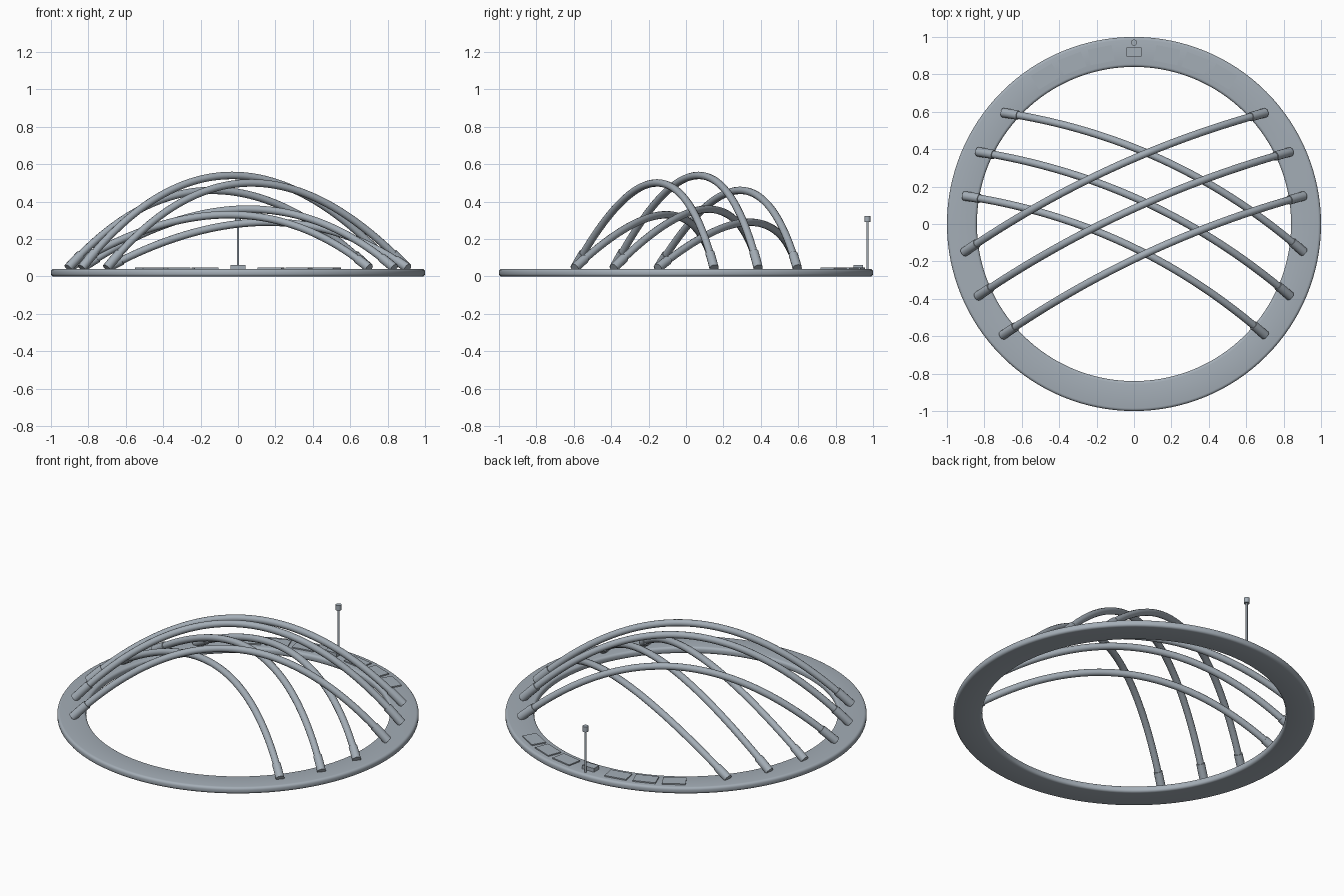
import bpy, bmesh, math
from mathutils import Vector, Matrix

if "Cube" in bpy.data.objects:
    bpy.data.objects.remove(bpy.data.objects["Cube"], do_unlink=True)

steel = bpy.data.materials.new("blue_grey_metal")
steel.use_nodes = True
COLOUR = (0.37, 0.42, 0.47, 1)
steel.diffuse_color = COLOUR
steel.node_tree.nodes["Principled BSDF"].inputs["Base Color"].default_value = COLOUR

RING_TOP = 0.04
FOOT_RADIUS = 0.92


def finish(obj, smooth=True):
    """Give the object its material and shading."""
    obj.data.materials.append(steel)
    bpy.ops.object.select_all(action="DESELECT")
    obj.select_set(True)
    bpy.context.view_layer.objects.active = obj
    if smooth:
        bpy.ops.object.shade_smooth_by_angle(angle=math.radians(40))
    return obj


def mesh_object(name, bm, smooth=True):
    bmesh.ops.recalc_face_normals(bm, faces=bm.faces)
    mesh = bpy.data.meshes.new(name)
    bm.to_mesh(mesh)
    bm.free()
    obj = bpy.data.objects.new(name, mesh)
    bpy.context.collection.objects.link(obj)
    return finish(obj, smooth)


def box(name, size, location, turn=0.0):
    bm = bmesh.new()
    place = Matrix.Translation(location) @ Matrix.Rotation(turn, 4, "Z")
    bmesh.ops.create_cube(bm, size=1, matrix=place @ Matrix.Diagonal((*size, 1)))
    return mesh_object(name, bm, False)


def cylinder(name, radius, bottom, top, x, y):
    bm = bmesh.new()
    bmesh.ops.create_cone(bm, cap_ends=True, segments=24, radius1=radius,
                          radius2=radius, depth=top - bottom,
                          matrix=Matrix.Translation((x, y, (bottom + top) / 2)))
    return mesh_object(name, bm)


def tube(name, points, radius):
    """Sweep a round section along a path and turn it into a mesh."""
    curve = bpy.data.curves.new(name, "CURVE")
    curve.dimensions = "3D"
    curve.bevel_depth = radius
    curve.bevel_resolution = 4
    curve.use_fill_caps = True
    spline = curve.splines.new("POLY")
    spline.points.add(len(points) - 1)
    for point, co in zip(spline.points, points):
        point.co = (*co, 1)
    obj = bpy.data.objects.new(name, curve)
    bpy.context.collection.objects.link(obj)
    bpy.ops.object.select_all(action="DESELECT")
    obj.select_set(True)
    bpy.context.view_layer.objects.active = obj
    bpy.ops.object.convert(target="MESH")
    return finish(bpy.context.view_layer.objects.active)


# Base ring: a flat band with rounded edges, spun around the centre
bm = bmesh.new()
inner, outer, soft = 0.84, 1.0, 0.015
profile = []
corners = [(outer - soft, soft, -90), (outer - soft, RING_TOP - soft, 0),
           (inner + soft, RING_TOP - soft, 90), (inner + soft, soft, 180)]
for cx, cz, start in corners:
    for step in range(5):
        a = math.radians(start + step * 22.5)
        profile.append(bm.verts.new((cx + soft * math.cos(a), 0, cz + soft * math.sin(a))))
edges = [bm.edges.new((profile[i - 1], profile[i])) for i in range(len(profile))]
bmesh.ops.spin(bm, geom=profile + edges, cent=(0, 0, 0), axis=(0, 0, 1),
               angle=math.tau, steps=128, use_merge=True)
bmesh.ops.remove_doubles(bm, verts=bm.verts, dist=1e-5)
mesh_object("base_ring", bm)


def foot(degrees):
    a = math.radians(degrees)
    return Vector((FOOT_RADIUS * math.cos(a), FOOT_RADIUS * math.sin(a), RING_TOP + 0.005))


def arch(name, start, end, peak, lean):
    """Parabolic arch between two feet, leaning backwards, with a sleeve at each foot."""
    chord = end - start
    across = Vector((-chord.y, chord.x, 0)).normalized()
    rise = across * lean + Vector((0, 0, peak - start.z))

    def at(t):
        return start + chord * t + rise * (4 * t * (1 - t))

    tube(name, [at(i / 64) for i in range(65)], 0.02)
    for side, first, step in (("left_side", 1, -1), ("right_side", 0, 1)):
        tube(f"{name}_sleeve_{side}", [at(first + step * i * 0.009) for i in range(6)], 0.025)


# Two crossing families of arches: a tall one and a low one
arches = [("front", -40.3, 9.4, 0.50, 0.33),
          ("middle", -24.8, 24.8, 0.54, 0.36),
          ("back", -9.4, 40.3, 0.46, 0.29)]
for place, near, far, tall, low in arches:
    arch(f"tall_arch_{place}", foot(180 - near), foot(far), tall, 0.075)
    arch(f"low_arch_{place}", foot(180 - far), foot(near), low, 0.13)

# Thin panels along the back of the ring
for side, sign in (("left", 1), ("right", -1)):
    for i in range(3):
        a = sign * math.radians(11 + 10 * i)
        box(f"panel_{side}_{i + 1}", (0.13, 0.085, 0.008),
            (FOOT_RADIUS * math.sin(a), FOOT_RADIUS * math.cos(a), RING_TOP + 0.003), -a)

# Control box and sensor mast
box("control_box", (0.08, 0.05, 0.025), (0, 0.92, RING_TOP + 0.01))
cylinder("mast", 0.006, RING_TOP - 0.01, 0.3, 0, 0.97)
cylinder("mast_head", 0.016, 0.29, 0.322, 0, 0.97)
